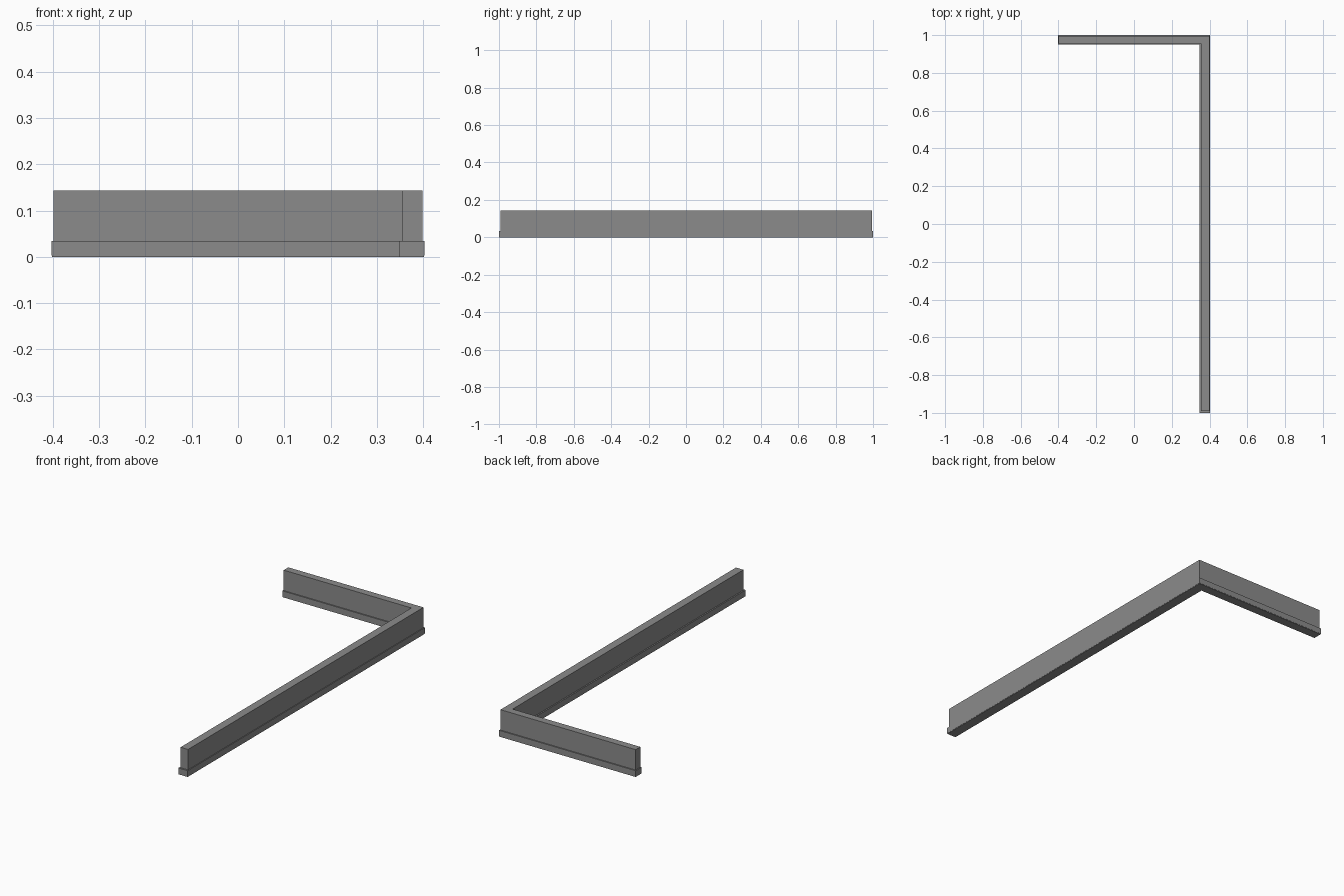
import bpy
import bmesh

if "Cube" in bpy.data.objects:
    bpy.data.objects.remove(bpy.data.objects["Cube"])

grey = bpy.data.materials.new("mid_grey")
grey.diffuse_color = (0.26, 0.26, 0.26, 1)
grey.use_nodes = True
grey.node_tree.nodes["Principled BSDF"].inputs["Base Color"].default_value = grey.diffuse_color


def l_prism(name, left, inner, right, front, elbow, back, z0, z1):
    """Extrude an L-shaped plan from z0 up to z1."""
    plan = [(left, elbow), (inner, elbow), (inner, front),
            (right, front), (right, back), (left, back)]
    bm = bmesh.new()
    base = bm.faces.new([bm.verts.new((x, y, z0)) for x, y in plan])
    top = bmesh.ops.extrude_face_region(bm, geom=[base])["geom"]
    verts = [v for v in top if isinstance(v, bmesh.types.BMVert)]
    bmesh.ops.translate(bm, verts=verts, vec=(0, 0, z1 - z0))
    bmesh.ops.recalc_face_normals(bm, faces=bm.faces)
    mesh = bpy.data.meshes.new(name)
    bm.to_mesh(mesh)
    bm.free()
    mesh.materials.append(grey)
    obj = bpy.data.objects.new(name, mesh)
    bpy.context.collection.objects.link(obj)
    return obj


# Upright wall, slightly narrower than its base
l_prism("wall", -0.399, 0.355, 0.399, -0.991, 0.955, 0.994, 0.034, 0.143)
# Projecting plinth under the wall
l_prism("plinth", -0.403, 0.348, 0.403, -1.0, 0.949, 1.0, 0.003, 0.034)
# Thin sole set just inside the plinth edge
l_prism("sole", -0.402, 0.349, 0.402, -0.999, 0.950, 0.999, 0.0, 0.003)
